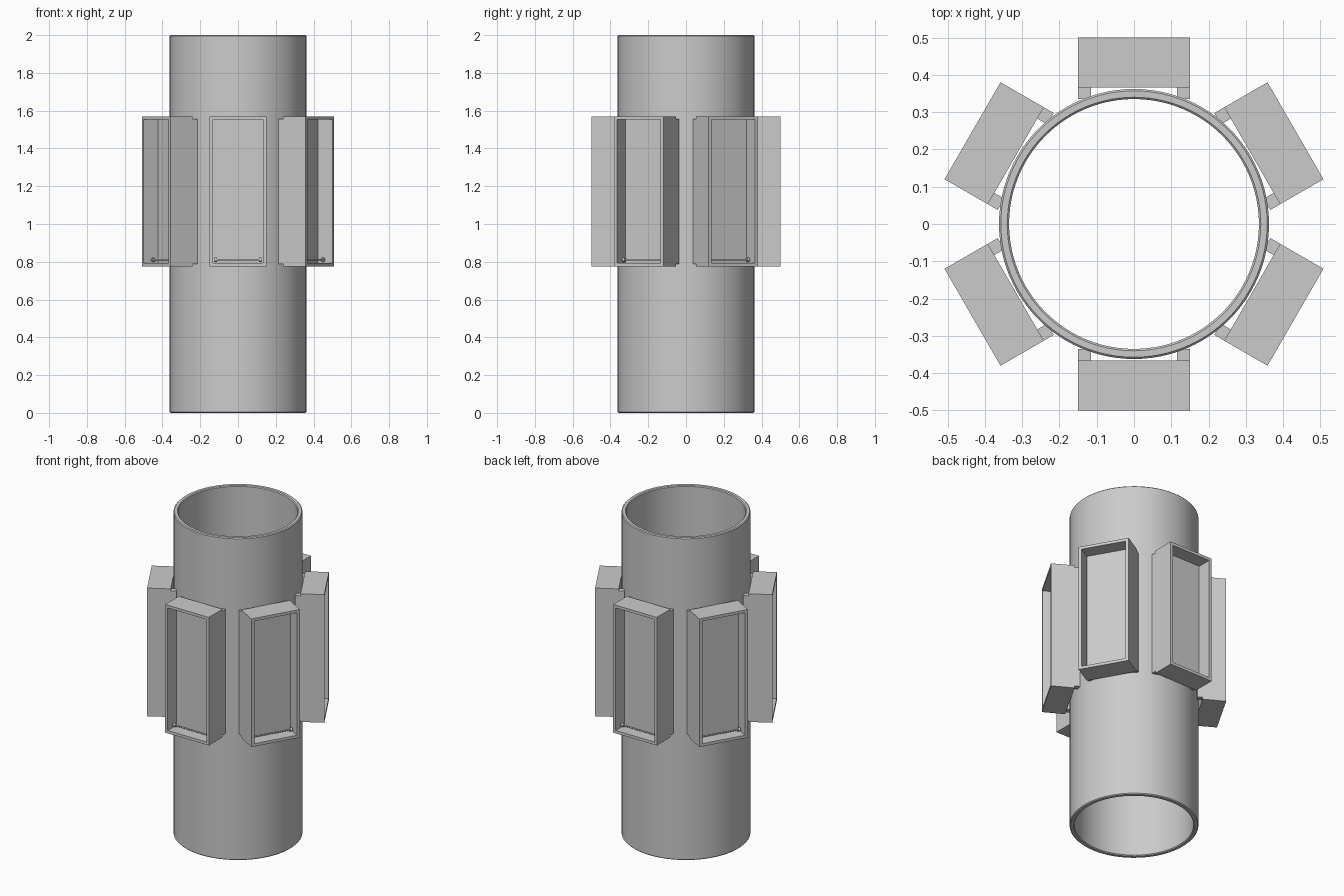
import bpy, bmesh, math
from mathutils import Matrix, Vector

if "Cube" in bpy.data.objects:
    bpy.data.objects.remove(bpy.data.objects["Cube"], do_unlink=True)

grey = bpy.data.materials.new("plain_grey")
grey.use_nodes = True
COLOUR = (0.6, 0.6, 0.6, 1)
grey.diffuse_color = COLOUR
grey.node_tree.nodes["Principled BSDF"].inputs["Base Color"].default_value = COLOUR

R_OUT, R_IN, HEIGHT, SEGMENTS = 0.362, 0.335, 2.0, 96
HALF_W, Z_LOW, Z_HIGH = 0.15, 0.775, 1.57
Y_BACK, Y_FACE = 0.366, 0.5
FRAME, RECESS = 0.025, 0.087


def finish(name, bm, angle=0.0, smooth=False):
    """Turn a bmesh into an object, rotated about the vertical axis."""
    bmesh.ops.recalc_face_normals(bm, faces=bm.faces)
    mesh = bpy.data.meshes.new(name)
    bm.to_mesh(mesh)
    bm.free()
    mesh.materials.append(grey)
    obj = bpy.data.objects.new(name, mesh)
    obj.rotation_euler.z = angle
    bpy.context.collection.objects.link(obj)
    if smooth:
        bpy.ops.object.select_all(action="DESELECT")
        obj.select_set(True)
        bpy.context.view_layer.objects.active = obj
        bpy.ops.object.shade_smooth_by_angle(angle=math.radians(40))
    return obj


def add_box(bm, low, high):
    low, high = Vector(low), Vector(high)
    place = Matrix.Translation((low + high) / 2) @ Matrix.Diagonal((*(high - low), 1))
    bmesh.ops.create_cube(bm, size=1, matrix=place)


def add_rod(bm, x, y, z, radius, length):
    place = Matrix.Translation((x, y, z)) @ Matrix.Rotation(math.pi / 2, 4, "Y")
    bmesh.ops.create_cone(bm, cap_ends=True, segments=12, radius1=radius,
                          radius2=radius, depth=length, matrix=place)


# Open tube, spun from its wall section with softened rims
bm = bmesh.new()
c = 0.005
section = [(R_OUT, c), (R_OUT, HEIGHT - c), (R_OUT - c, HEIGHT), (R_IN + c, HEIGHT),
           (R_IN, HEIGHT - c), (R_IN, c), (R_IN + c, 0), (R_OUT - c, 0)]
rings = []
for i in range(SEGMENTS):
    a = math.tau * i / SEGMENTS
    rings.append([bm.verts.new((r * math.cos(a), r * math.sin(a), z)) for r, z in section])
for i, ring in enumerate(rings):
    after = rings[(i + 1) % SEGMENTS]
    for j in range(len(section)):
        k = (j + 1) % len(section)
        bm.faces.new((ring[j], after[j], after[k], ring[k]))
finish("tube", bm, smooth=True)

for n in range(6):
    angle = n * math.tau / 6

    # Housing with a recessed outer face
    bm = bmesh.new()
    add_box(bm, (-HALF_W, Y_BACK, Z_LOW), (HALF_W, Y_FACE, Z_HIGH))
    bm.normal_update()
    front = max(bm.faces, key=lambda f: f.normal.y)
    bmesh.ops.inset_region(bm, faces=[front], thickness=FRAME)
    floor = bmesh.ops.extrude_face_region(bm, geom=[front])
    bmesh.ops.delete(bm, geom=[front], context="FACES_ONLY")
    bmesh.ops.translate(bm, vec=(0, -RECESS, 0),
                        verts=[v for v in floor["geom"] if isinstance(v, bmesh.types.BMVert)])
    finish(f"housing_{n + 1}", bm, angle)

    # Pair of mounting rails against the tube
    bm = bmesh.new()
    for side in (-1, 1):
        x1, x2 = sorted((side * 0.115, side * HALF_W))
        add_box(bm, (x1, 0.335, Z_LOW + 0.013), (x2, Y_BACK, Z_HIGH - 0.013))
    finish(f"mounting_rails_{n + 1}", bm, angle)

    # Thin cross rod with end knobs at the foot of the recess
    bm = bmesh.new()
    add_rod(bm, 0, 0.45, 0.811, 0.005, 0.25)
    for side in (-1, 1):
        add_rod(bm, side * 0.118, 0.45, 0.811, 0.011, 0.014)
    finish(f"cross_rod_{n + 1}", bm, angle, smooth=True)
